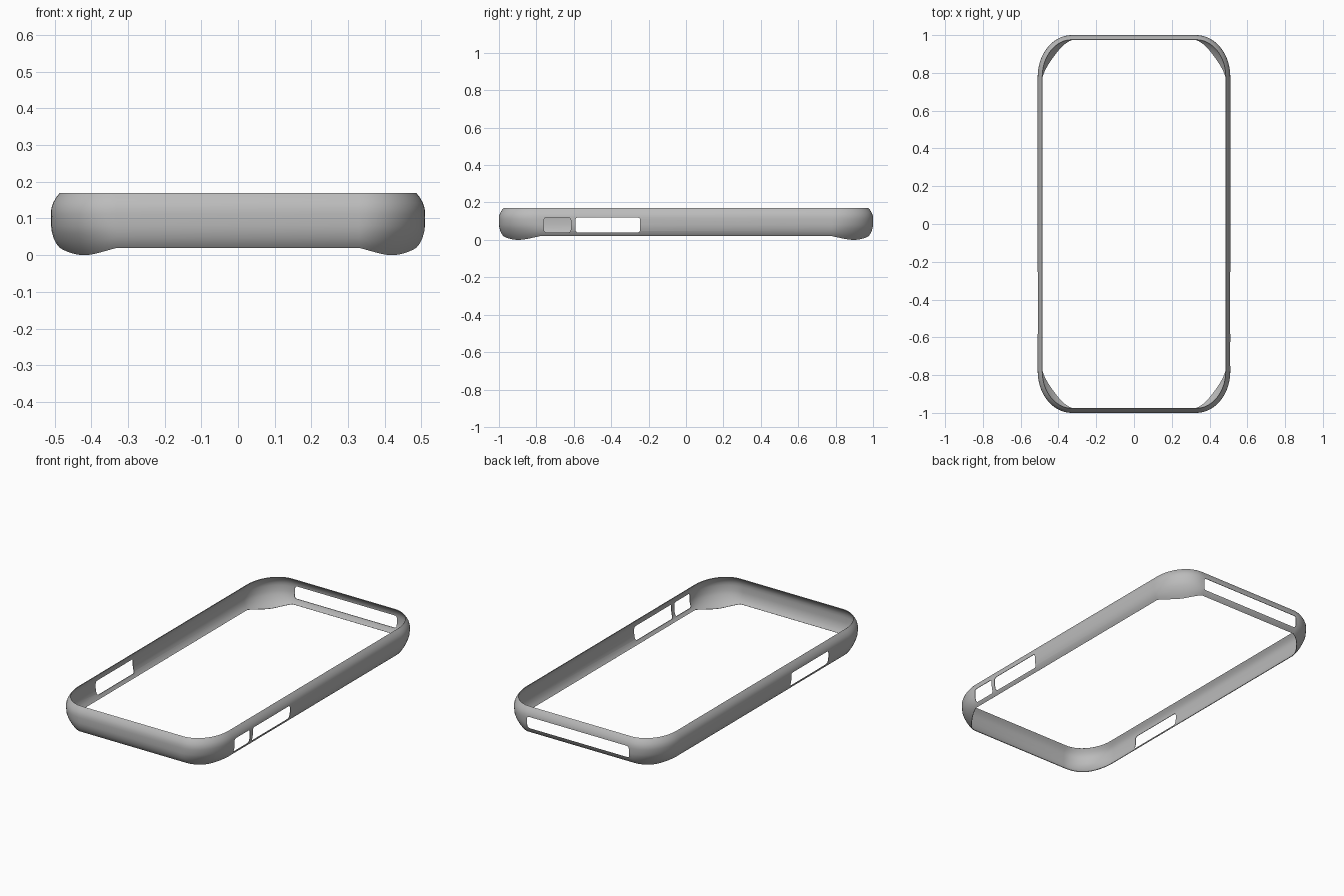
import bpy, bmesh, math
from mathutils import Vector

cube = bpy.data.objects.get("Cube")
if cube:
    bpy.data.objects.remove(cube)

HALF_X, HALF_Y = 0.51, 1.0      # outer half sizes
RX, RY = 0.18, 0.22             # corner radii
STEPS = 14                      # segments per corner
WALL = 0.003

grey = bpy.data.materials.new("soft grey")
grey.use_nodes = True
grey.diffuse_color = (0.5, 0.5, 0.5, 1)
grey.node_tree.nodes["Principled BSDF"].inputs["Base Color"].default_value = (0.5, 0.5, 0.5, 1)

# Wall cross-section: inset from the outline, height
profile = [(0.024, 0.17), (0.014, 0.157), (0.006, 0.143), (0.001, 0.128), (0, 0.112),
           (0, 0.082), (0.002, 0.065), (0.007, 0.047), (0.015, 0.031), (0.024, 0.02)]


def make_object(name, bm):
    mesh = bpy.data.meshes.new(name)
    bm.to_mesh(mesh)
    bm.free()
    obj = bpy.data.objects.new(name, mesh)
    mesh.materials.append(grey)
    bpy.context.collection.objects.link(obj)
    return obj


def section(bm, corner, t):
    """One cross-section; corners curl inwards and dip at the bottom."""
    sx, sy = (1, -1, -1, 1)[corner], (1, 1, -1, -1)[corner]
    angle = corner * math.pi / 2 + t * math.pi / 2
    bulge = math.sin(math.pi * t)
    row = []
    for inset, z in profile:
        low = max(0, (0.1 - z) / 0.08) ** 1.5 * bulge
        d = inset + 0.03 * low
        row.append(bm.verts.new((sx * (HALF_X - RX) + (RX - d) * math.cos(angle),
                                 sy * (HALF_Y - RY) + (RY - d) * math.sin(angle),
                                 z - 0.02 * low)))
    return row


# Bumper band swept around the rounded outline
bm = bmesh.new()
rows = [section(bm, c, i / STEPS) for c in range(4) for i in range(STEPS + 1)]
for a, b in zip(rows, rows[1:] + rows[:1]):
    for k in range(len(profile) - 1):
        bm.faces.new((a[k], a[k + 1], b[k + 1], b[k]))
bmesh.ops.recalc_face_normals(bm, faces=bm.faces)
outer = max(bm.faces, key=lambda f: f.calc_center_median().x)
if outer.normal.x < 0:
    bmesh.ops.reverse_faces(bm, faces=bm.faces)
band = make_object("bumper_band", bm)
bpy.context.view_layer.objects.active = band
band.select_set(True)
solid = band.modifiers.new("wall", "SOLIDIFY")
solid.thickness = WALL
solid.offset = -1
bpy.ops.object.modifier_apply(modifier=solid.name)


def cut_opening(name, centre, size, axis):
    """Cut a round-cornered opening through the wall along an axis."""
    bm = bmesh.new()
    bmesh.ops.create_cube(bm, size=1)
    bmesh.ops.scale(bm, vec=size, verts=bm.verts)
    edges = [e for e in bm.edges if abs((e.verts[0].co - e.verts[1].co)[axis]) > 0.01]
    bmesh.ops.bevel(bm, geom=edges, offset=0.014, segments=4, profile=0.5, affect='EDGES')
    bmesh.ops.translate(bm, vec=Vector(centre), verts=bm.verts)
    cutter = make_object(name, bm)
    cutter.hide_render = True
    mod = band.modifiers.new(name, "BOOLEAN")
    mod.operation, mod.solver, mod.object = 'DIFFERENCE', 'EXACT', cutter
    bpy.ops.object.modifier_apply(modifier=mod.name)
    bpy.data.objects.remove(cutter)


# Side openings: one on each side, plus a small one on the left
for side in (1, -1):
    cut_opening("long_opening", (side * HALF_X, -0.418, 0.08), (0.2, 0.346, 0.08), 0)
cut_opening("small_opening", (HALF_X, -0.688, 0.08), (0.2, 0.144, 0.08), 0)
# Wide slot in the back end
cut_opening("end_slot", (0, HALF_Y, 0.085), (0.66, 0.2, 0.07), 1)

bpy.ops.object.shade_smooth_by_angle(angle=math.radians(35))
